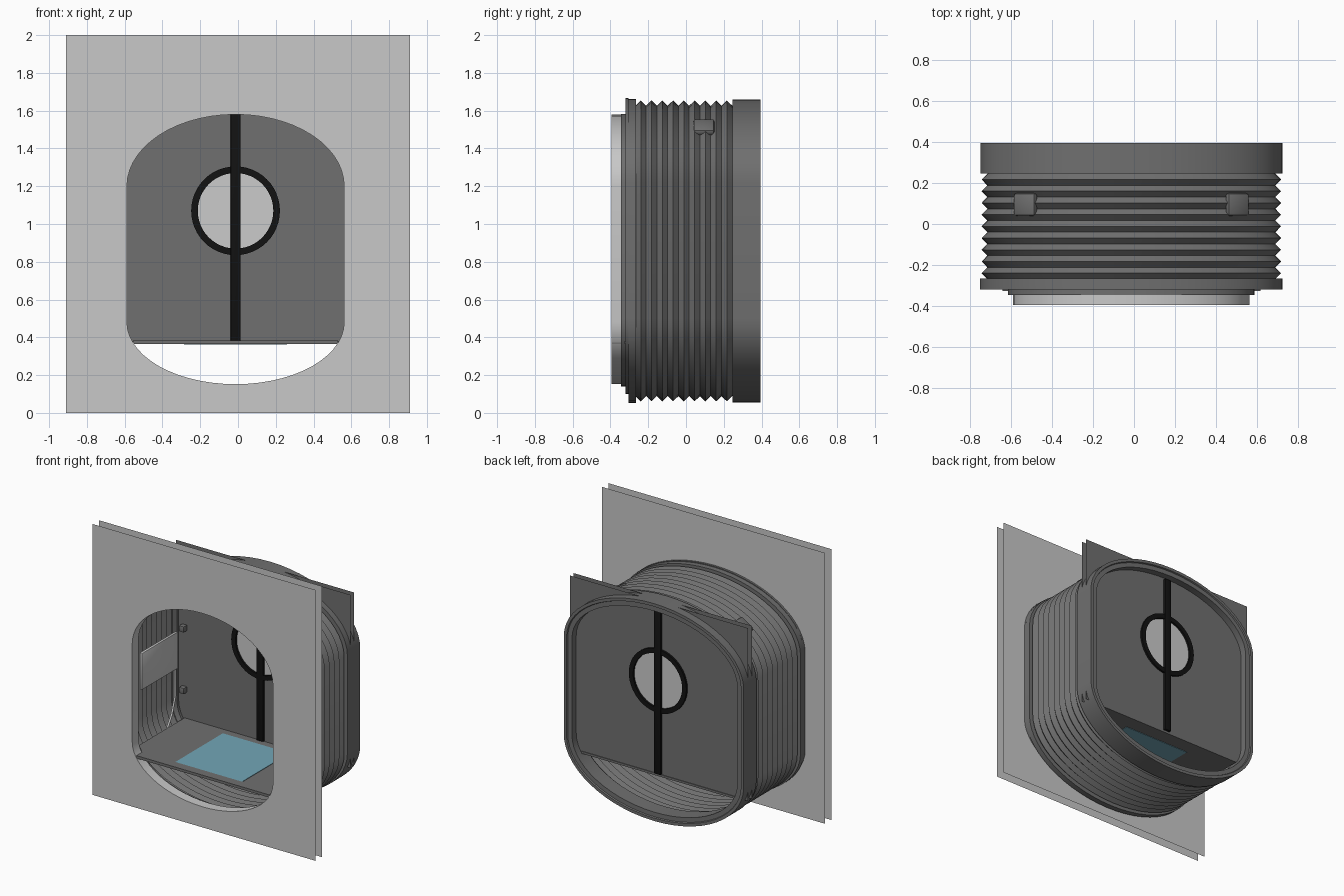
import bpy, bmesh, math
from mathutils import Matrix

cube = bpy.data.objects.get("Cube")
if cube:
    bpy.data.objects.remove(cube, do_unlink=True)

CX = -0.013          # middle of the tunnel
SEG = 28             # steps per arch


def material(name, rgb):
    m = bpy.data.materials.new(name)
    m.use_nodes = True
    m.diffuse_color = (*rgb, 1)
    bsdf = m.node_tree.nodes["Principled BSDF"]
    bsdf.inputs["Base Color"].default_value = (*rgb, 1)
    bsdf.inputs["Roughness"].default_value = 0.6
    return m


LIGHT = material("light grey", (0.58, 0.58, 0.58))
DARK = material("dark grey", (0.16, 0.16, 0.16))
BLACK = material("black rubber", (0.006, 0.006, 0.006))
BLUE = material("blue panel", (0.17, 0.38, 0.47))
GLASS = material("pale glass", (0.6, 0.6, 0.6))


def finish(name, bm, mat, smooth=False, normals=True):
    if normals:
        bmesh.ops.recalc_face_normals(bm, faces=bm.faces)
    mesh = bpy.data.meshes.new(name)
    bm.to_mesh(mesh)
    bm.free()
    mesh.materials.append(mat)
    obj = bpy.data.objects.new(name, mesh)
    bpy.context.collection.objects.link(obj)
    if smooth:
        bpy.ops.object.select_all(action='DESELECT')
        obj.select_set(True)
        bpy.context.view_layer.objects.active = obj
        bpy.ops.object.shade_smooth_by_angle(angle=math.radians(30))
    return obj


def outline(half, bottom, top, low=0.5, high=1.22):
    """Straight sided tunnel section with elliptical arches."""
    pts = []
    for i in range(SEG + 1):
        a = math.pi * i / SEG
        pts.append((CX + half * math.cos(a), high + (top - high) * math.sin(a)))
    for i in range(SEG + 1):
        a = math.pi * (1 + i / SEG)
        pts.append((CX + half * math.cos(a), low + (low - bottom) * math.sin(a)))
    return pts


def inset(d):
    return outline(0.735 - d, 0.055 + d, 1.66 - d)


def circle(r, z=1.07, n=48):
    return [(CX + r * math.cos(math.tau * i / n), z + r * math.sin(math.tau * i / n))
            for i in range(n)]


def loft(name, sections, mat, closed=False):
    """Skin a row of (y, outline) sections."""
    bm = bmesh.new()
    rings = [[bm.verts.new((x, y, z)) for x, z in pts] for y, pts in sections]
    pairs = list(zip(rings, rings[1:]))
    if closed:
        pairs.append((rings[-1], rings[0]))
    for a, b in pairs:
        for i in range(len(a)):
            j = (i + 1) % len(a)
            bm.faces.new((a[i], a[j], b[j], b[i]))
    return finish(name, bm, mat, True)


def sheet(name, y, loops, mat):
    """Flat sheet filled between an edge and its hole."""
    bm = bmesh.new()
    edges = []
    for pts in loops:
        vs = [bm.verts.new((x, y, z)) for x, z in pts]
        edges += [bm.edges.new((vs[i - 1], vs[i])) for i in range(len(vs))]
    bmesh.ops.triangle_fill(bm, edges=edges, use_beauty=True, normal=(0, -1, 0))
    return finish(name, bm, mat)


def box(name, x, y, z, mat, bevel=0, tilt=0):
    bm = bmesh.new()
    bmesh.ops.create_cube(bm, size=1)
    bmesh.ops.scale(bm, vec=(x[1] - x[0], y[1] - y[0], z[1] - z[0]), verts=bm.verts)
    if bevel:
        bmesh.ops.bevel(bm, geom=bm.edges[:], offset=bevel, segments=2,
                        affect='EDGES', profile=0.5)
    bmesh.ops.rotate(bm, matrix=Matrix.Rotation(tilt, 3, 'Y'), verts=bm.verts)
    bmesh.ops.translate(bm, vec=(sum(x) / 2, sum(y) / 2, sum(z) / 2), verts=bm.verts)
    return finish(name, bm, mat, bevel > 0)


def rect(x0, x1, z0, z1):
    return [(x0, z0), (x1, z0), (x1, z1), (x0, z1)]


# Front end wall: two thin sheets joined by a collar round the doorway
doorway = outline(0.575, 0.152, 1.58, 0.48, 1.2)
wall = rect(-0.91, 0.91, 0, 2)
sheet("end_wall_outer_sheet", -0.395, [wall, doorway], LIGHT)
sheet("end_wall_inner_sheet", -0.322, [wall, doorway], LIGHT)
loft("doorway_collar", [(-0.395, doorway), (-0.322, doorway)], LIGHT)

# Front flange with a stepped lip
step = outline(0.63, 0.11, 1.6)
loft("front_lip", [(-0.345, outline(0.63, 0.13, 1.585)), (-0.345, outline(0.6, 0.14, 1.583)),
                   (-0.3, outline(0.6, 0.14, 1.583)), (-0.3, step), (-0.32, step)], DARK)
loft("front_flange", [(-0.32, inset(0.06)), (-0.32, outline(0.737, 0.1, 1.668)),
                      (-0.305, outline(0.737, 0.1, 1.668)), (-0.305, inset(-0.002)),
                      (-0.265, inset(-0.002)), (-0.265, inset(0.06))], DARK, True)

# Folded bellows
folds = 9
start, end = -0.268, 0.245
pitch = (end - start) / folds
rows = []
for k in range(folds):
    rows += [(start + pitch * k, inset(0.034)), (start + pitch * (k + 0.5), inset(0.006))]
rows.append((end, inset(0.034)))
loft("bellows", rows, DARK)

# Back ring
loft("back_ring", [(0.245, inset(0.04)), (0.245, inset(0)), (0.395, inset(0)),
                   (0.395, inset(0.022)), (0.385, inset(0.026)), (0.385, inset(0.06)),
                   (0.27, inset(0.06))], DARK, True)

# Partition: two sheets with a round window
panel = rect(-0.742, 0.715, 0.372, 1.65)
for label, y in (("front", 0.29), ("back", 0.335)):
    sheet("partition_" + label + "_sheet", y, [panel, circle(0.215)], DARK)
    sheet("window_" + label + "_glass", y, [circle(0.215)], GLASS)
loft("window_frame", [(0.275, circle(0.2)), (0.275, circle(0.235)),
                      (0.35, circle(0.235)), (0.35, circle(0.2))], BLACK, True)
box("centre_seal", (CX - 0.027, CX + 0.027), (0.27, 0.355), (0.382, 1.59), BLACK, 0.006)

# Floor, sill and blue tread panel
box("floor", (-0.64, 0.615), (-0.325, 0.34), (0.364, 0.38), DARK)
box("door_sill", (-0.555, 0.53), (-0.392, -0.325), (0.364, 0.384), DARK)
box("tread_panel", (-0.285, 0.26), (-0.33, 0.23), (0.3795, 0.3835), BLUE)
box("tread_underside", (-0.285, 0.26), (-0.32, 0.23), (0.361, 0.3645), BLUE)

# Fittings on both inner sides
for side, s in (("left", 1), ("right", -1)):
    x = CX + s * 0.605
    box(side + "_side_plate", (x - 0.01, x + 0.01), (-0.25, 0.17), (0.8, 1.07), LIGHT, 0.004)

    curve = bpy.data.curves.new(side + "_strap", 'CURVE')
    curve.dimensions = '3D'
    curve.bevel_depth = 0.008
    curve.bevel_resolution = 1
    spline = curve.splines.new('POLY')
    path = [(0.15, 0.8), (0.15, 0.6), (0.11, 0.48), (0.06, 0.4)]
    spline.points.add(len(path) - 1)
    for p, (y, z) in zip(spline.points, path):
        p.co = (x, y, z, 1)
    strap = bpy.data.objects.new(side + "_strap", curve)
    curve.materials.append(LIGHT)
    bpy.context.collection.objects.link(strap)

    for label, z in (("lower", 0.595), ("upper", 1.05)):
        bx = CX + s * 0.625
        box(side + "_" + label + "_catch", (bx - 0.02, bx + 0.02), (0.25, 0.29),
            (z - 0.022, z + 0.022), DARK, 0.005)

    # Shoulder pad on the outside of the folds
    px = CX + s * 0.515
    box(side + "_shoulder_pad", (px - 0.06, px + 0.06), (0.04, 0.15),
        (1.495, 1.53), DARK, 0.012, s * math.radians(32))
